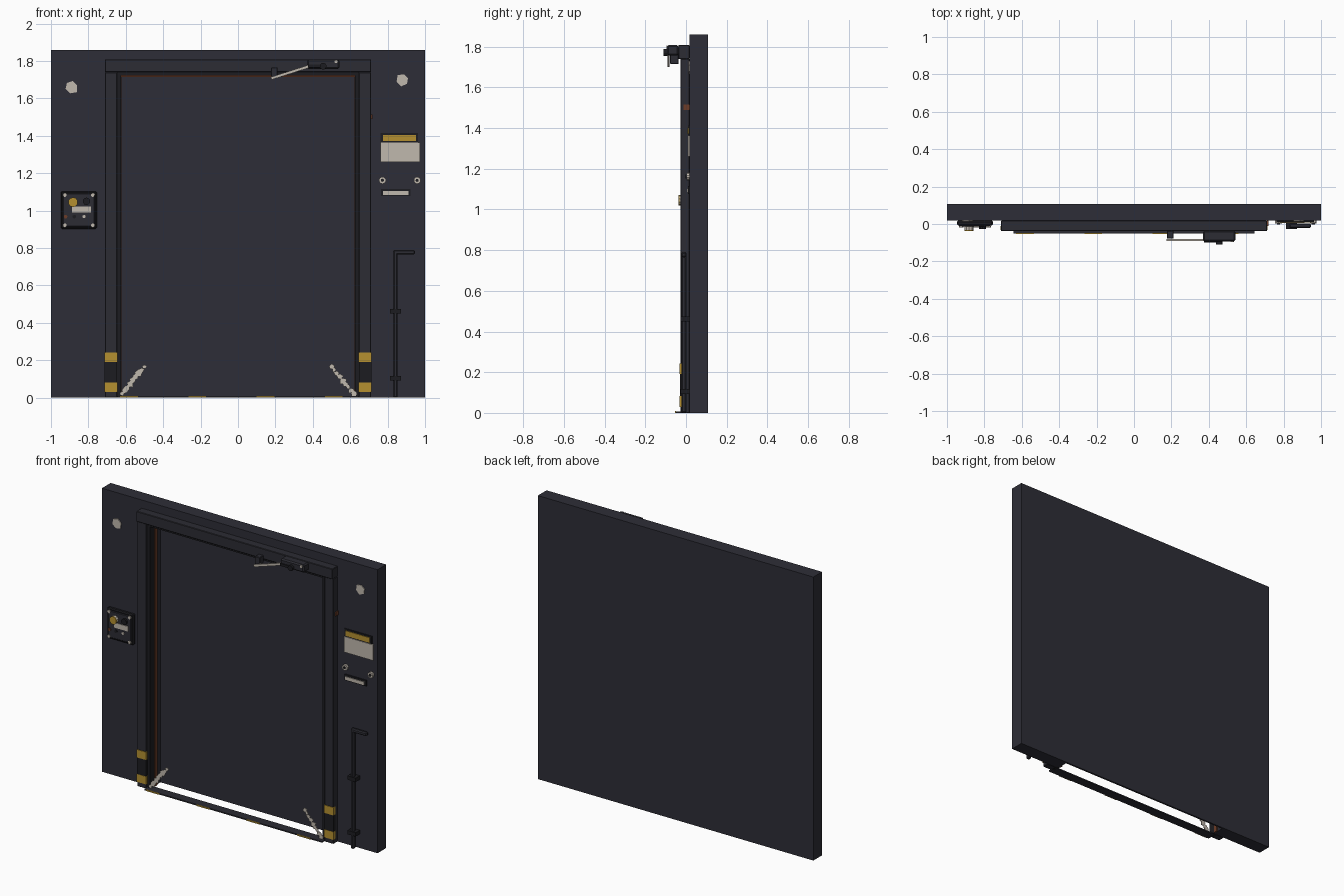
import bpy, bmesh, math, random
from mathutils import Matrix, Vector

if "Cube" in bpy.data.objects:
    bpy.data.objects.remove(bpy.data.objects["Cube"])

random.seed(4)


def mat(name, rgb):
    m = bpy.data.materials.new(name)
    m.diffuse_color = (*rgb, 1)
    m.use_nodes = True
    m.node_tree.nodes["Principled BSDF"].inputs["Base Color"].default_value = m.diffuse_color
    return m


WALL = mat("dark_steel", (0.027, 0.027, 0.038))
FRAME = mat("frame_steel", (0.025, 0.025, 0.033))
BLACK = mat("black_rubber", (0.012, 0.012, 0.015))
YELLOW = mat("hazard_yellow", (0.46, 0.28, 0.03))
BEIGE = mat("pale_beige", (0.53, 0.48, 0.42))
RUST = mat("rust_brown", (0.15, 0.045, 0.02))


def finish(name, bm, m, bevel=0):
    me = bpy.data.meshes.new(name)
    bmesh.ops.recalc_face_normals(bm, faces=bm.faces)
    bm.to_mesh(me)
    bm.free()
    me.materials.append(m)
    ob = bpy.data.objects.new(name, me)
    bpy.context.collection.objects.link(ob)
    if bevel:
        mod = ob.modifiers.new("bevel", "BEVEL")
        mod.width, mod.segments = bevel, 1
    return ob


def box(name, x, y, z, m, bevel=0, rot=0):
    """Box from (min, max) pairs, turned about its own y axis."""
    bm = bmesh.new()
    bmesh.ops.create_cube(bm, size=1)
    size = Vector((x[1] - x[0], y[1] - y[0], z[1] - z[0]))
    bmesh.ops.scale(bm, vec=size, verts=bm.verts)
    ob = finish(name, bm, m, bevel)
    ob.location = (sum(x) / 2, sum(y) / 2, sum(z) / 2)
    ob.rotation_euler.y = rot
    return ob


def disc(name, x, z, y, r, m, sides=12, jitter=0):
    """Prism with its axis along y; jitter makes an uneven outline."""
    bm = bmesh.new()
    ring = []
    for i in range(sides):
        a = 2 * math.pi * i / sides + 0.3
        q = r * (1 + random.uniform(-jitter, jitter))
        ring.append(bm.verts.new((x + q * math.cos(a), y[0], z + q * math.sin(a))))
    face = bm.faces.new(ring)
    ext = bmesh.ops.extrude_face_region(bm, geom=[face])
    top = [v for v in ext["geom"] if isinstance(v, bmesh.types.BMVert)]
    bmesh.ops.translate(bm, vec=(0, y[1] - y[0], 0), verts=top)
    return finish(name, bm, m)


def pair(s, a, b):
    return tuple(sorted((s * a, s * b)))


# wall around the opening and closed panel at the back
box("wall_header", (-0.63, 0.63), (0.018, 0.108), (1.72, 1.86), WALL)
box("door_panel", (-0.63, 0.63), (0.096, 0.108), (0, 1.72), WALL)

# parts repeated on both sides
for s, side in ((-1, "left"), (1, "right")):
    box(f"wall_{side}", pair(s, 0.63, 1), (0.018, 0.108), (0, 1.86), WALL)
    box(f"frame_post_{side}", pair(s, 0.647, 0.712), (-0.028, 0.018), (0, 1.74), FRAME, 0.003)
    box(f"inner_jamb_{side}", pair(s, 0.626, 0.647), (-0.018, 0.03), (0, 1.74), BLACK)
    box(f"jamb_seal_{side}", pair(s, 0.622, 0.63), (0.03, 0.055), (0, 1.72), RUST)
    for i, z in enumerate((0.03, 0.19)):
        box(f"hazard_band_{side}_{i}", pair(s, 0.645, 0.714), (-0.032, -0.01), (z, z + 0.052), YELLOW)
    box(f"black_band_{side}", pair(s, 0.646, 0.713), (-0.03, -0.01), (0.082, 0.19), BLACK)
    # pale broken strand across the lower corner
    for i in range(9):
        t = i / 8
        x, z = s * (0.62 - 0.12 * t), 0.02 + 0.145 * t
        disc(f"corner_strand_{side}_{i}", x, z, (-0.024, -0.02),
             random.uniform(0.013, 0.02), BEIGE, 5, 0.35)

# frame head, seal and threshold
box("frame_head", (-0.712, 0.712), (-0.038, 0.018), (1.74, 1.808), FRAME, 0.003)
box("inner_head", (-0.647, 0.647), (-0.02, 0.03), (1.722, 1.74), BLACK)
box("head_seal", (-0.63, 0.63), (0.0, 0.025), (1.714, 1.722), RUST)
box("threshold", (-0.645, 0.645), (-0.05, 0.01), (0, 0.008), FRAME)
for i in range(4):
    x = -0.63 + 0.365 * i
    box(f"threshold_stripe_{i}", (x, x + 0.095), (-0.054, -0.049), (0, 0.009), YELLOW)

# door closer with arm and bracket
box("closer_body", (0.37, 0.542), (-0.093, -0.036), (1.757, 1.808), FRAME, 0.008)
disc("closer_pivot", 0.455, 1.772, (-0.11, -0.09), 0.018, BLACK)
disc("closer_screw", 0.525, 1.797, (-0.096, -0.09), 0.009, BEIGE, 8)
box("closer_link", (0.375, 0.465), (-0.1, -0.092), (1.764, 1.78), BLACK)
box("closer_arm", (0.172, 0.392), (-0.09, -0.08), (1.733, 1.748), BEIGE, 0, -0.31)
box("closer_bracket", (0.176, 0.212), (-0.078, -0.036), (1.715, 1.765), FRAME, 0.003)

# chipped patches and rust spot
disc("chip_left", -0.89, 1.66, (0.013, 0.018), 0.036, BEIGE, 6, 0.12)
disc("chip_right", 0.88, 1.70, (0.013, 0.018), 0.033, BEIGE, 6, 0.12)
box("rust_spot", (0.712, 0.718), (-0.012, 0.018), (1.49, 1.515), RUST)

# control box
box("control_plate", (-0.947, -0.755), (-0.008, 0.018), (0.903, 1.103), BLACK, 0.006)
box("control_face", (-0.935, -0.767), (-0.014, -0.006), (0.915, 1.091), FRAME, 0.003)
for i, (x, z) in enumerate(((-0.926, 1.084), (-0.776, 1.084), (-0.926, 0.921), (-0.776, 0.921))):
    disc(f"control_screw_{i}", x, z, (-0.019, -0.012), 0.011, BEIGE, 8)
disc("main_button_body", -0.882, 1.045, (-0.032, -0.012), 0.025, BEIGE, 10)
disc("main_button_cap", -0.882, 1.045, (-0.038, -0.032), 0.026, YELLOW, 10)
disc("second_button", -0.81, 1.05, (-0.028, -0.012), 0.02, BLACK, 10)
box("control_label", (-0.888, -0.785), (-0.018, -0.012), (0.99, 1.023), BEIGE)
disc("lamp_rust", -0.922, 0.968, (-0.02, -0.012), 0.01, RUST, 8)
disc("lamp_black", -0.875, 0.968, (-0.02, -0.012), 0.01, BLACK, 8)
disc("lamp_pale", -0.823, 0.968, (-0.02, -0.012), 0.009, BEIGE, 8)

# notice plates and hooks
box("notice_strip_back", (0.763, 0.962), (0.012, 0.018), (1.364, 1.414), BLACK)
box("notice_strip", (0.774, 0.951), (0.007, 0.013), (1.371, 1.404), YELLOW)
box("notice_plate", (0.763, 0.972), (0.009, 0.018), (1.26, 1.363), BEIGE)
for i, x in enumerate((0.772, 0.958)):
    disc(f"hook_{i}", x, 1.162, (0.002, 0.018), 0.019, BEIGE, 10)
    disc(f"hook_centre_{i}", x, 1.162, (-0.002, 0.004), 0.009, BLACK, 6)
box("small_label_back", (0.765, 0.923), (0.01, 0.018), (1.077, 1.115), BLACK)
box("small_label", (0.775, 0.911), (0.005, 0.011), (1.083, 1.104), BEIGE)

# conduit pipe with clamps
box("pipe_upright", (0.83, 0.854), (-0.022, 0.002), (0, 0.79), FRAME, 0.006)
box("pipe_top", (0.83, 0.946), (-0.022, 0.002), (0.765, 0.79), FRAME, 0.006)
for i, z in enumerate((0.092, 0.45)):
    box(f"pipe_clamp_{i}", (0.813, 0.872), (-0.027, 0.018), (z, z + 0.025), BLACK)
